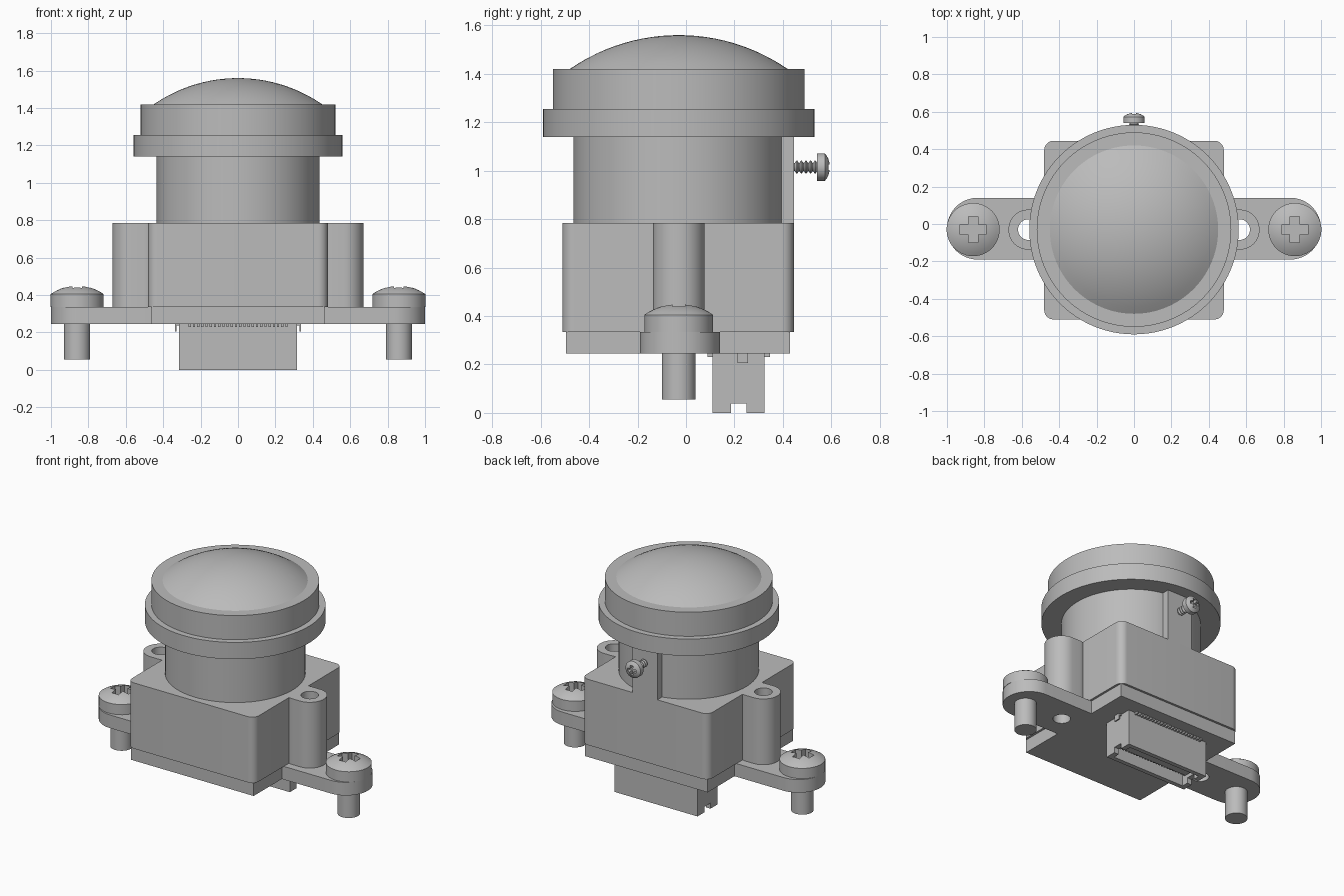
import bpy, bmesh
from math import sin, cos, pi, radians, sqrt
from mathutils import Matrix

cube = bpy.data.objects.get("Cube")
if cube:
    bpy.data.objects.remove(cube, do_unlink=True)

grey = bpy.data.materials.new("plain grey")
grey.use_nodes = True
grey.diffuse_color = (0.5, 0.5, 0.5, 1)
grey.node_tree.nodes["Principled BSDF"].inputs["Base Color"].default_value = (0.5, 0.5, 0.5, 1)

CY = -0.03            # optical axis offset in y
SCREW_X = 0.86
BOSS_X = 0.565


def finish(name, bm, smooth=True):
    bmesh.ops.remove_doubles(bm, verts=bm.verts, dist=1e-5)
    bmesh.ops.recalc_face_normals(bm, faces=bm.faces)
    mesh = bpy.data.meshes.new(name)
    bm.to_mesh(mesh)
    bm.free()
    mesh.materials.append(grey)
    ob = bpy.data.objects.new(name, mesh)
    bpy.context.collection.objects.link(ob)
    if smooth:
        smooth_edges(ob)
    return ob


def select(ob):
    bpy.ops.object.select_all(action='DESELECT')
    ob.select_set(True)
    bpy.context.view_layer.objects.active = ob


def smooth_edges(ob):
    select(ob)
    bpy.ops.object.shade_smooth_by_angle(angle=radians(30))


def lathe(name, profile, matrix=Matrix(), steps=64):
    """Revolve (radius, height) points round z; both ends lie on the axis."""
    bm = bmesh.new()
    verts = [bm.verts.new((r, 0, z)) for r, z in profile]
    edges = [bm.edges.new(pair) for pair in zip(verts, verts[1:])]
    bmesh.ops.spin(bm, geom=verts + edges, cent=(0, 0, 0), axis=(0, 0, 1),
                   angle=2 * pi, steps=steps, use_merge=True)
    bm.transform(matrix)
    return finish(name, bm)


def prism(name, outline, z0, z1):
    bm = bmesh.new()
    face = bm.faces.new([bm.verts.new((x, y, z0)) for x, y in outline])
    up = bmesh.ops.extrude_face_region(bm, geom=[face])["geom"]
    bmesh.ops.translate(bm, vec=(0, 0, z1 - z0),
                        verts=[v for v in up if isinstance(v, bmesh.types.BMVert)])
    return finish(name, bm)


def boxes(name, limits):
    """Boxes given as (x0, x1, y0, y1, z0, z1), gathered in one object."""
    bm = bmesh.new()
    for x0, x1, y0, y1, z0, z1 in limits:
        m = (Matrix.Translation(((x0 + x1) / 2, (y0 + y1) / 2, (z0 + z1) / 2))
             @ Matrix.Diagonal((x1 - x0, y1 - y0, z1 - z0, 1)))
        bmesh.ops.create_cube(bm, size=1, matrix=m)
    return finish(name, bm, False)


def rounded(x0, x1, y0, y1, r, n=10):
    corners = [(x1 - r, y1 - r), (x0 + r, y1 - r), (x0 + r, y0 + r), (x1 - r, y0 + r)]
    return [(cx + r * cos(a), cy + r * sin(a))
            for q, (cx, cy) in enumerate(corners)
            for a in [(q + i / n) * pi / 2 for i in range(n + 1)]]


def boolean(ob, other, operation):
    mod = ob.modifiers.new(operation, 'BOOLEAN')
    mod.operation, mod.object, mod.solver = operation, other, 'EXACT'
    select(ob)
    bpy.ops.object.modifier_apply(modifier=mod.name)
    bpy.data.objects.remove(other, do_unlink=True)
    smooth_edges(ob)


def rod(r, z0, z1, x, y):
    return lathe("rod", [(0, z0), (r, z0), (r, z1), (0, z1)],
                 Matrix.Translation((x, y, 0)), 40)


def cross_cut(ob, length, width, depth, matrix):
    """Cut a cross recess down from z = 0 of the given frame."""
    for a, b in ((length, width), (width, length)):
        cutter = boxes("cutter", [(-a, a, -b, b, -depth, 0.1)])
        cutter.data.transform(matrix)
        boolean(ob, cutter, 'DIFFERENCE')


def cap(r, z_rim, z_top, n=12):
    """Spherical cap profile from rim to apex."""
    h = z_top - z_rim
    R = (r * r + h * h) / (2 * h)
    radii = [r * (1 - i / n) for i in range(n + 1)]
    return [(q, z_top - R + sqrt(R * R - q * q)) for q in radii]


# Lens barrel, flange, rim and dome
axis = Matrix.Translation((0, CY, 0))
lathe("lens_barrel", [(0, 0.75), (0.435, 0.75), (0.435, 1.15), (0, 1.15)], axis, 96)
lathe("lens_head", [(0, 1.14), (0.56, 1.14), (0.56, 1.255), (0.52, 1.255),
                    (0.52, 1.42), (0.45, 1.42)] + cap(0.45, 1.42, 1.56)[1:], axis, 96)

# Housing block with a tall boss on each side
housing = prism("housing", rounded(-0.48, 0.48, -0.51, 0.445, 0.05), 0.335, 0.785)
# Board with mounting ears
board = boxes("board", [(-0.465, 0.465, -0.495, 0.43, 0.245, 0.335)])
ears = prism("ears", rounded(-1, 1, -0.19, 0.14, 0.164, 16), 0.245, 0.335)
boolean(board, ears, 'UNION')
for s in (-1, 1):
    x0, x1 = sorted((s * 0.4, s * (BOSS_X + 0.106)))
    boss = prism("boss", rounded(x0, x1, CY - 0.107, CY + 0.107, 0.105, 14), 0.335, 0.785)
    boolean(housing, boss, 'UNION')
for s in (-1, 1):
    for part in (housing, board):
        boolean(part, rod(0.055, 0.1, 0.9, s * BOSS_X, CY), 'DIFFERENCE')

# Mounting screws
for s, side in ((1, "left"), (-1, "right")):
    place = Matrix.Translation((s * SCREW_X, CY, 0))
    screw = lathe(side + "_mounting_screw",
                  [(0, 0.055), (0.07, 0.055), (0.07, 0.335), (0.142, 0.335),
                   (0.142, 0.405)] + cap(0.142, 0.405, 0.45, 8)[1:], place, 48)
    cross_cut(screw, 0.07, 0.026, 0.07, place @ Matrix.Translation((0, 0, 0.45)))

# Rear tab and its threaded locking screw
boxes("rear_tab", [(-0.095, 0.095, 0.3, 0.445, 0.78, 1.14)])
back = Matrix.Translation((0, 0, 1.015)) @ Matrix.Rotation(-pi / 2, 4, 'X')
thread = [(0, 0.42)]
for i in range(6):
    y = 0.43 + i * 0.019
    thread += [(0.017, y), (0.027, y + 0.007), (0.027, y + 0.01), (0.017, y + 0.017)]
locking = lathe("locking_screw", thread + [(0.017, 0.54), (0.057, 0.54), (0.057, 0.573)]
                + cap(0.057, 0.573, 0.595, 6)[1:], back, 32)
cross_cut(locking, 0.032, 0.011, 0.03, back @ Matrix.Translation((0, 0, 0.595)))

# Cable socket under the board, open downwards
socket = boxes("cable_socket", [(-0.315, 0.315, 0.11, 0.325, 0, 0.25)])
boolean(socket, boxes("cutter", [(-0.28, 0.28, 0.14, 0.295, -0.1, 0.15)]), 'DIFFERENCE')
boolean(socket, boxes("cutter", [(-0.4, 0.4, 0.185, 0.25, -0.1, 0.038)]), 'DIFFERENCE')
boxes("socket_tongue", [(-0.26, 0.26, 0.19, 0.245, 0.045, 0.16)])

# Contacts: solder tails outside, springs inside
tails, springs = [], []
for i in range(24):
    x = -0.258 + i * 0.0225
    for y0, y1 in ((0.088, 0.115), (0.32, 0.347)):
        tails.append((x - 0.006, x + 0.006, y0, y1, 0.23, 0.246))
    for y0, y1 in ((0.175, 0.192), (0.243, 0.26)):
        springs.append((x - 0.006, x + 0.006, y0, y1, 0.05, 0.16))
boxes("solder_tails", tails)
boxes("spring_contacts", springs)

# Retaining clips at both socket ends
clips = []
for s in (-1, 1):
    for a, b, z0, z1 in ((0.31, 0.337, 0.236, 0.246), (0.329, 0.337, 0.205, 0.246)):
        x0, x1 = sorted((s * a, s * b))
        clips.append((x0, x1, 0.212, 0.255, z0, z1))
boxes("retaining_clips", clips)
